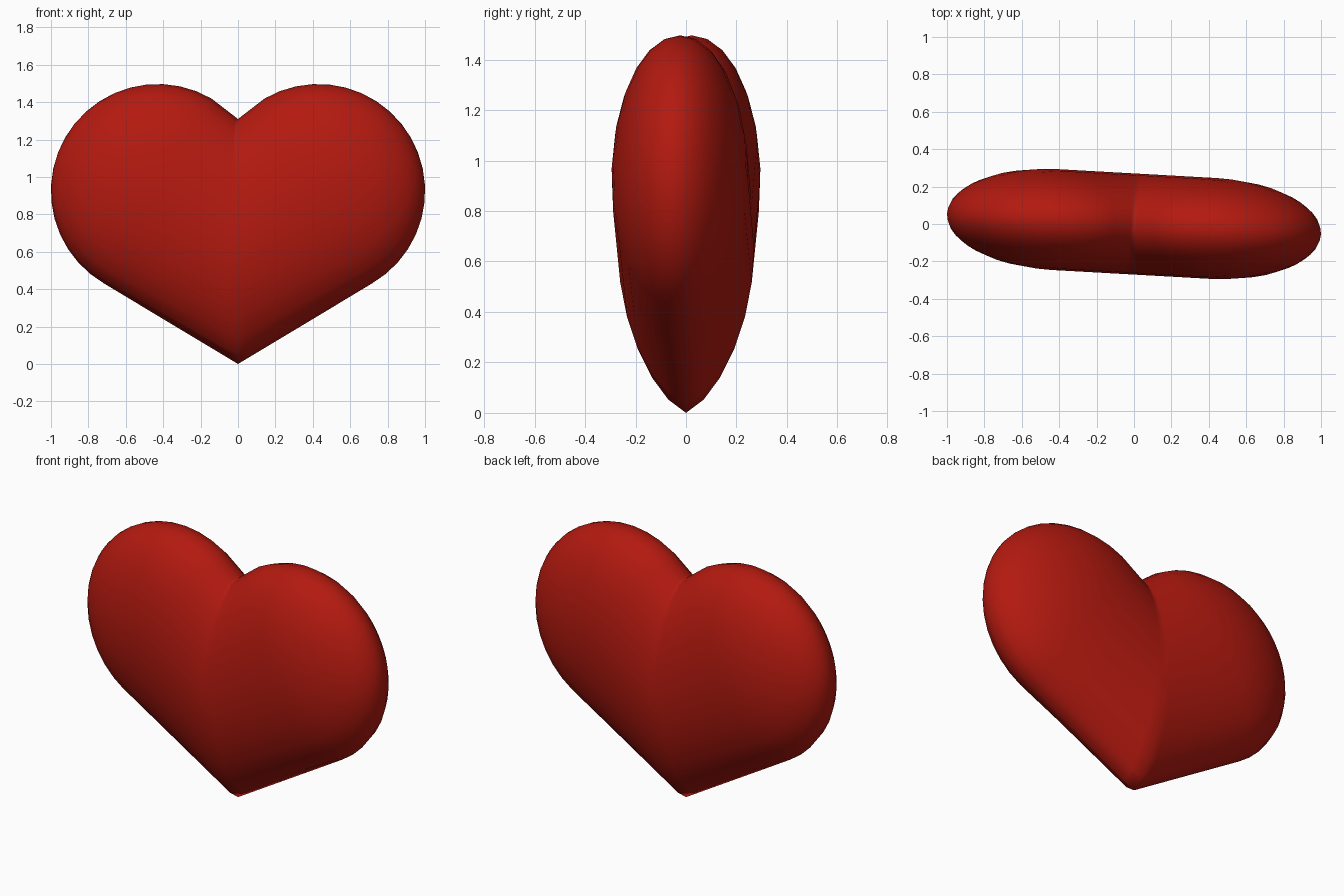
import bpy, bmesh
from math import sin, cos, pi, radians
from mathutils import Matrix

if "Cube" in bpy.data.objects:
    bpy.data.objects.remove(bpy.data.objects["Cube"])

SIDES, CAP, BODY = 24, 10, 5
TILT, R, THICK = radians(30), 0.572, 0.27
CX, CZ = 0.43, 0.925            # centre of the rounded lobe
SEAM_TOP = 1.31                 # notch height; the tip is at z = 0


def seam_point(a):
    # cross-section on the mirror plane, drawn to a finer point at the bottom
    lift = 0.06 * sin(2 * a if a < pi else 2 * (2 * pi - a))
    return 0.0, THICK * sin(a), SEAM_TOP / 2 * (1 - cos(a)) + max(lift, 0)


def cap_point(a, b):
    # flattened dome around the tilted lobe axis
    along, across = R * sin(b), -R * cos(b) * cos(a)
    return (CX + along * cos(TILT) - across * sin(TILT),
            THICK * cos(b) * sin(a),
            CZ + along * sin(TILT) + across * cos(TILT))


# One lobe: rings from the seam to the dome, then the dome itself
bm = bmesh.new()
angles = [2 * pi * i / SIDES for i in range(SIDES)]
rings = []
for k in range(BODY):
    t = (k / BODY) ** 1.5
    rings.append([bm.verts.new([p + (q - p) * t for p, q in
                                zip(seam_point(a), cap_point(a, 0))]) for a in angles])
for k in range(CAP):
    rings.append([bm.verts.new(cap_point(a, pi / 2 * k / CAP)) for a in angles])
pole = bm.verts.new(cap_point(0, pi / 2))
for r0, r1 in zip(rings, rings[1:]):
    for i in range(SIDES):
        j = (i + 1) % SIDES
        bm.faces.new((r0[i], r0[j], r1[j], r1[i]))
for i in range(SIDES):
    bm.faces.new((rings[-1][i], rings[-1][(i + 1) % SIDES], pole))

# Mirror to the second lobe, weld the seam, turn slightly about z
bmesh.ops.mirror(bm, geom=bm.verts[:] + bm.edges[:] + bm.faces[:],
                 axis='X', merge_dist=0.0005)
bmesh.ops.remove_doubles(bm, verts=bm.verts[:], dist=0.0005)
bmesh.ops.recalc_face_normals(bm, faces=bm.faces[:])
bm.transform(Matrix.Rotation(radians(-3.2), 4, 'Z'))
for f in bm.faces:
    f.smooth = True

mesh = bpy.data.meshes.new("heart")
bm.to_mesh(mesh)
bm.free()
red = bpy.data.materials.new("red")
red.diffuse_color = (0.45, 0.01, 0.005, 1)
red.use_nodes = True
red.node_tree.nodes["Principled BSDF"].inputs["Base Color"].default_value = red.diffuse_color
mesh.materials.append(red)
bpy.context.collection.objects.link(bpy.data.objects.new("heart", mesh))
